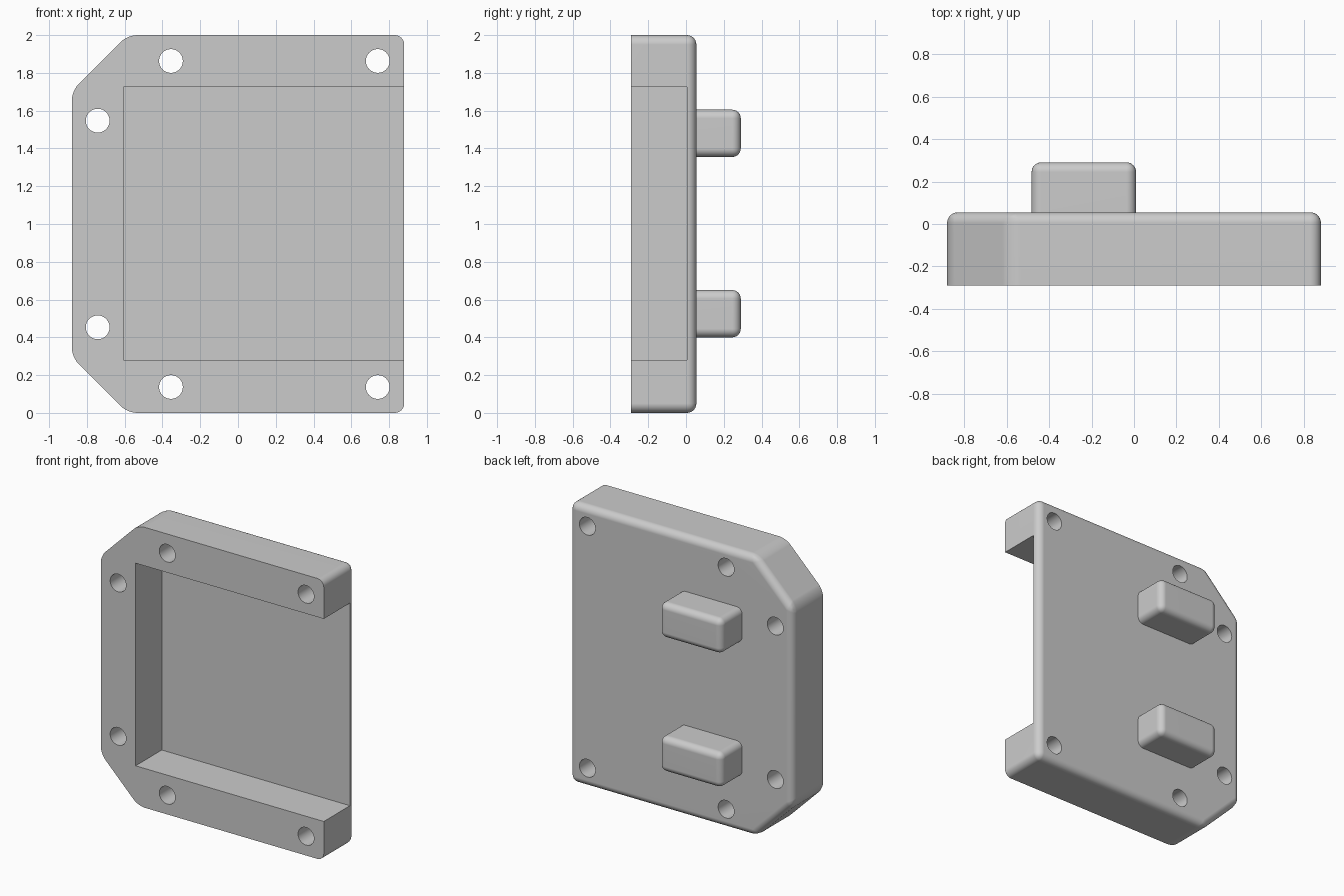
import bpy, bmesh, math
from mathutils import Vector

cube = bpy.data.objects.get("Cube")
if cube:
    bpy.data.objects.remove(cube, do_unlink=True)

FRONT, BACK, PEG_END = -0.29, 0.055, 0.29
ROUND = 0.05

grey = bpy.data.materials.new("plain grey")
grey.use_nodes = True
GREY = (0.6, 0.6, 0.6, 1)
grey.diffuse_color = GREY
grey.node_tree.nodes["Principled BSDF"].inputs["Base Color"].default_value = GREY


def prism(name, outline, y0, y1, rounding=0):
    """Extrude an x-z outline along y, rounding every edge not on the y0 end."""
    bm = bmesh.new()
    face = bm.faces.new([bm.verts.new((x, y0, z)) for x, z in outline])
    ext = bmesh.ops.extrude_face_region(bm, geom=[face])
    verts = [v for v in ext["geom"] if isinstance(v, bmesh.types.BMVert)]
    bmesh.ops.translate(bm, verts=verts, vec=Vector((0, y1 - y0, 0)))
    bmesh.ops.recalc_face_normals(bm, faces=bm.faces)
    if rounding:
        edges = [e for e in bm.edges if max(v.co.y for v in e.verts) > y0 + 1e-4]
        bmesh.ops.bevel(bm, geom=edges, offset=rounding, offset_type='OFFSET',
                        segments=6, profile=0.5, affect='EDGES', clamp_overlap=True)
    mesh = bpy.data.meshes.new(name)
    bm.to_mesh(mesh)
    bm.free()
    mesh.materials.append(grey)
    obj = bpy.data.objects.new(name, mesh)
    bpy.context.collection.objects.link(obj)
    return obj


def rectangle(x0, x1, z0, z1):
    return [(x0, z0), (x1, z0), (x1, z1), (x0, z1)]


def circle(cx, cz, r, n=32):
    return [(cx + r * math.cos(math.tau * i / n), cz + r * math.sin(math.tau * i / n))
            for i in range(n)]


def activate(obj):
    bpy.ops.object.select_all(action='DESELECT')
    obj.select_set(True)
    bpy.context.view_layer.objects.active = obj


def cut(obj, cutter):
    cutter.hide_render = True
    mod = obj.modifiers.new("cut", 'BOOLEAN')
    mod.operation, mod.solver, mod.object = 'DIFFERENCE', 'EXACT', cutter
    activate(obj)
    bpy.ops.object.modifier_apply(modifier=mod.name)
    bpy.data.objects.remove(cutter, do_unlink=True)


def smooth(obj):
    activate(obj)
    bpy.ops.object.shade_smooth_by_angle(angle=math.radians(30))
    mod = obj.modifiers.new("flat face normals", 'WEIGHTED_NORMAL')
    mod.keep_sharp = True


# Housing block with two chamfered corners on its right side
housing = prism("housing", [(-0.88, 0.295), (-0.585, 0), (0.88, 0),
                            (0.88, 2), (-0.585, 2), (-0.88, 1.705)],
                FRONT, BACK, ROUND)

# Front pocket, open on the left side
cut(housing, prism("pocket_cutter", rectangle(-0.605, 1, 0.28, 1.725), -0.5, 0.005))

# Screw holes, mirrored about mid height
for x, dz in ((-0.355, 0.863), (0.74, 0.863), (-0.743, 0.547)):
    for side in (1, -1):
        cut(housing, prism("hole_cutter", circle(x, 1 + side * dz, 0.063), -0.5, 0.5))
smooth(housing)

# Rounded pegs on the back
for name, z in (("upper_peg", 1.355), ("lower_peg", 0.4)):
    smooth(prism(name, rectangle(-0.482, 0.01, z, z + 0.25), 0.04, PEG_END, 0.045))
